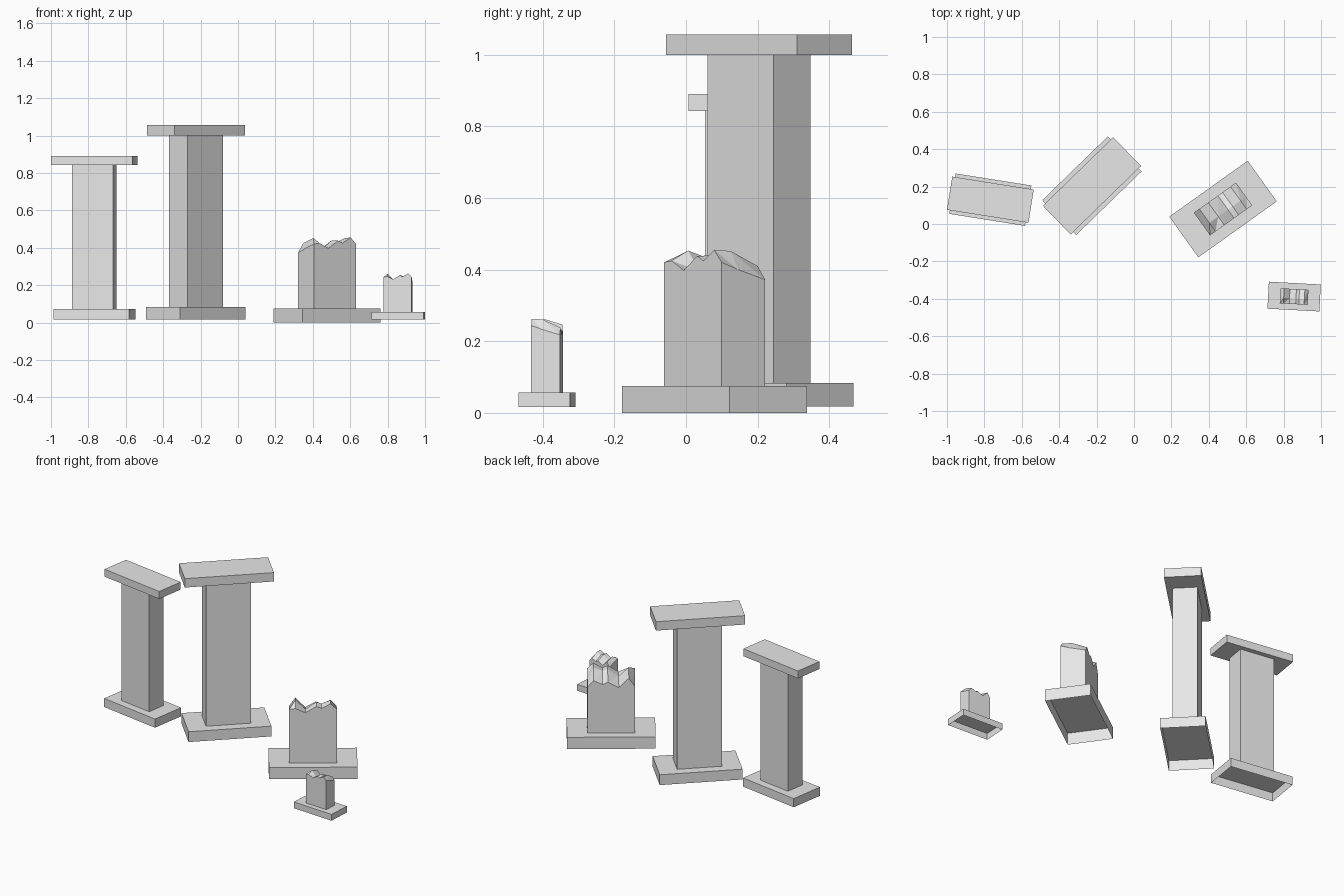
import bpy, bmesh, math
from mathutils import Matrix

cube = bpy.data.objects.get("Cube")
if cube:
    bpy.data.objects.remove(cube, do_unlink=True)

stone = bpy.data.materials.new("grey_stone")
stone.use_nodes = True
STONE = (0.8, 0.8, 0.8, 1)
stone.diffuse_color = STONE
stone.node_tree.nodes["Principled BSDF"].inputs["Base Color"].default_value = STONE


def finish(name, bm, place):
    bmesh.ops.recalc_face_normals(bm, faces=bm.faces)
    mesh = bpy.data.meshes.new(name)
    bm.to_mesh(mesh)
    bm.free()
    mesh.materials.append(stone)
    obj = bpy.data.objects.new(name, mesh)
    obj.matrix_world = place
    bpy.context.collection.objects.link(obj)


def block(name, place, width, depth, z0, z1, open_bottom=False):
    bm = bmesh.new()
    bmesh.ops.create_cube(bm, size=1)
    for v in bm.verts:
        v.co.x *= width
        v.co.y *= depth
        v.co.z = z1 if v.co.z > 0 else z0
    if open_bottom:
        low = [f for f in bm.faces if all(v.co.z == z0 for v in f.verts)]
        bmesh.ops.delete(bm, geom=low, context='FACES_ONLY')
    finish(name, bm, place)


# Broken top: position along the width, then front, middle and back heights
BREAK = [(0, .42, .405, .372), (.13, .425, .453, .425), (.34, .398, .395, .365),
         (.57, .438, .44, .40), (.68, .425, .43, .385), (.87, .455, .452, .41),
         (1, .42, .40, .372)]
ACROSS = (0, .38, 1)


def broken_shaft(name, place, width, depth, z0):
    bm = bmesh.new()
    top = [[bm.verts.new(((u - .5) * width, (v - .5) * depth, z))
            for v, z in zip(ACROSS, heights)] for u, *heights in BREAK]
    low = [[bm.verts.new((v.co.x, v.co.y, z0)) for v in row] for row in top]
    # jagged surface, split into triangles
    for a, b in zip(top, top[1:]):
        for j in range(len(ACROSS) - 1):
            bm.faces.new((a[j], b[j], b[j + 1]))
            bm.faces.new((a[j], b[j + 1], a[j + 1]))
    # one flat face for each side
    for pick in (lambda g: [r[0] for r in g], lambda g: [r[-1] for r in g],
                 lambda g: g[0], lambda g: g[-1]):
        upper, lower = pick(top), pick(low)
        bm.faces.new([lower[0], lower[-1]] + upper[::-1])
    bmesh.ops.delete(bm, geom=[v for v in bm.verts if not v.link_faces], context='VERTS')
    finish(name, bm, place)


def placement(x, y, z, angle, scale):
    return (Matrix.Translation((x, y, z))
            @ Matrix.Rotation(math.radians(angle), 4, 'Z') @ Matrix.Scale(scale, 4))


# Whole pillars: base, shaft and cap
for side, place in (("right", placement(-.768, .13, .018, -9, .84)),
                    ("middle", placement(-.225, .204, .018, 44.2, 1))):
    block(side + "_pillar_base", place, .488, .26, 0, .066, True)
    block(side + "_pillar_shaft", place, .264, .143, .066, .982, True)
    block(side + "_pillar_cap", place, .525, .214, .982, 1.039)

# Broken pillars: base and snapped shaft
for size, place in (("large", placement(.476, .08, 0, 35.5, 1)),
                    ("small", placement(.856, -.388, .017, -3.1, .54))):
    block(size + "_broken_base", place, .515, .267, 0, .075, True)
    broken_shaft(size + "_broken_shaft", place, .277, .149, .075)
